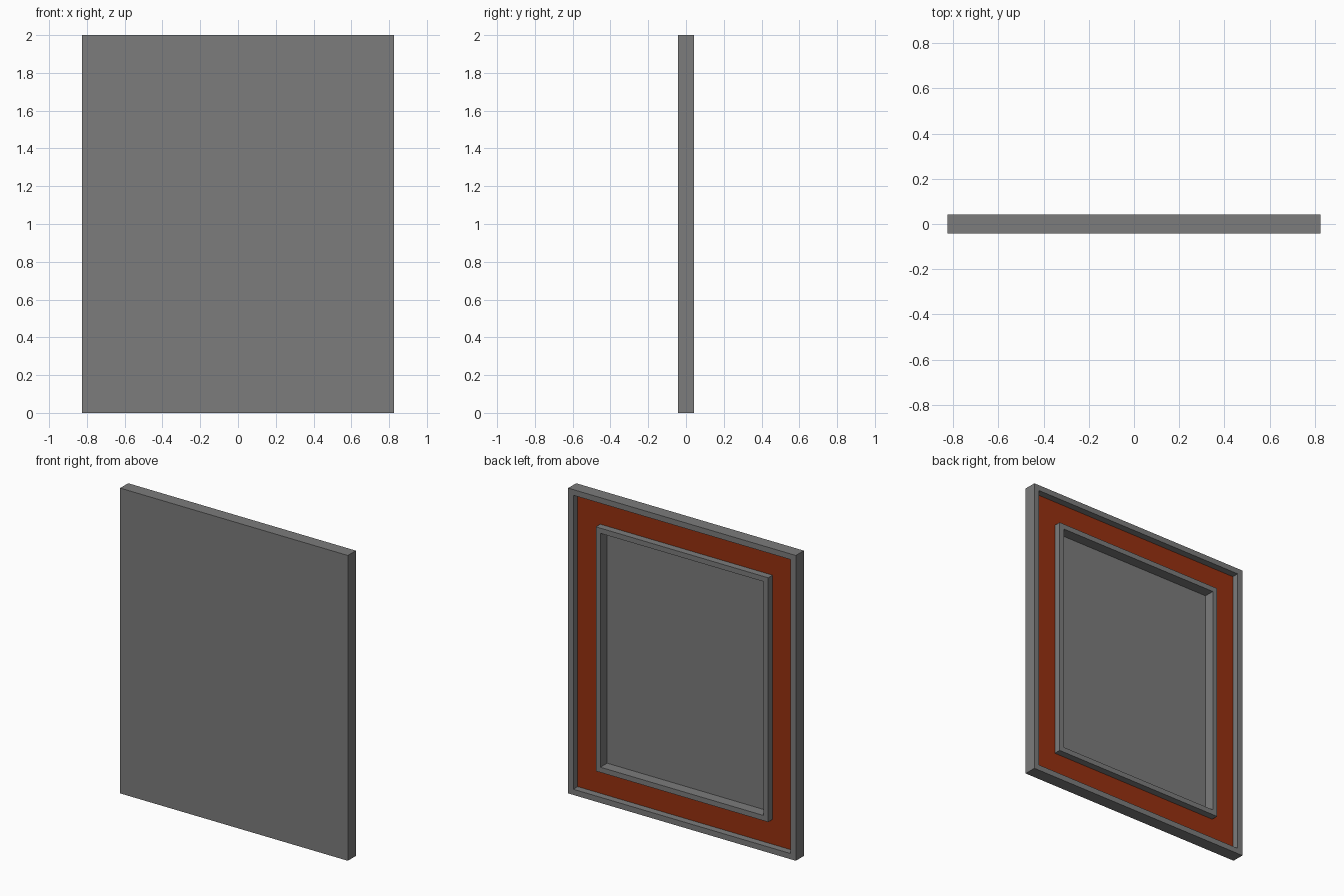
import bpy, bmesh

if "Cube" in bpy.data.objects:
    bpy.data.objects.remove(bpy.data.objects["Cube"])

W, H, T = 0.825, 2.0, 0.0415      # half width, height, half depth


def material(name, rgb):
    m = bpy.data.materials.new(name)
    m.diffuse_color = (*rgb, 1)
    m.use_nodes = True
    m.node_tree.nodes["Principled BSDF"].inputs["Base Color"].default_value = m.diffuse_color
    return m


grey = material("grey", (0.2, 0.2, 0.2))
rust = material("rust_orange", (0.31, 0.03, 0.005))

# Panel: a box whose back face is stepped by repeated insets and pushes
bm = bmesh.new()
bmesh.ops.create_cube(bm, size=1)
for v in bm.verts:
    v.co = (v.co.x * 2 * W, v.co.y * 2 * T, (v.co.z + 0.5) * H)
bm.faces.ensure_lookup_table()
back = max(bm.faces, key=lambda f: f.calc_center_median().y)


def inset(width):
    return bmesh.ops.inset_region(bm, faces=[back], thickness=width,
                                  use_even_offset=True)["faces"]


def push(y):
    """Move the back face to depth y, leaving straight walls behind."""
    inset(0.0)
    for v in back.verts:
        v.co.y = y


inset(0.037)                       # outer rim
push(-0.004)                       # channel floor
channel = inset(0.163)             # coloured band
for f in channel:
    f.material_index = 1
push(T)                            # inner rim rises flush with the outer rim
inset(0.034)
push(-0.028)                       # centre pocket
bmesh.ops.recalc_face_normals(bm, faces=bm.faces)

mesh = bpy.data.meshes.new("framed_panel")
bm.to_mesh(mesh)
bm.free()
mesh.materials.append(grey)
mesh.materials.append(rust)
panel = bpy.data.objects.new("framed_panel", mesh)
bpy.context.collection.objects.link(panel)
